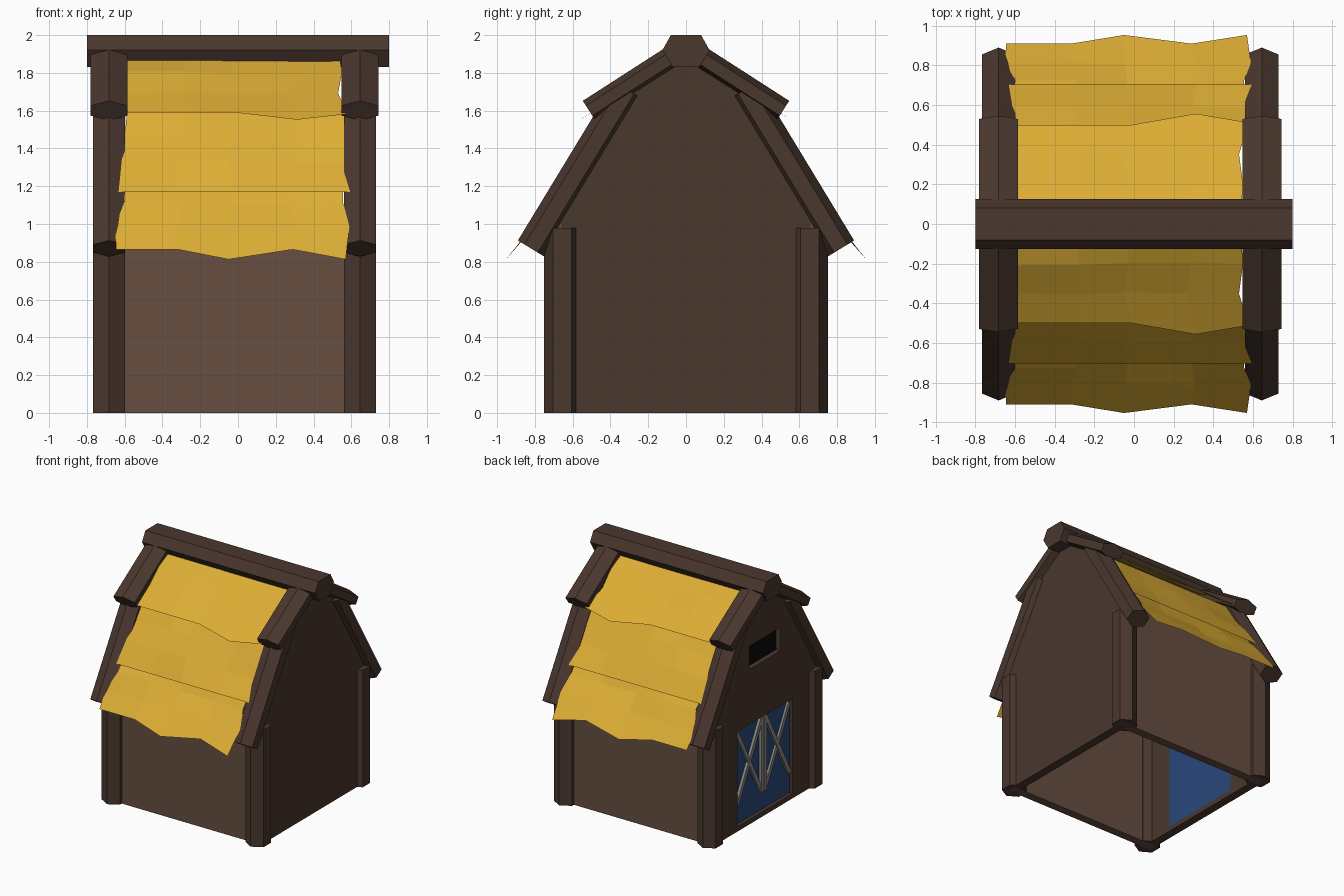
import bpy, random
from mathutils import Vector

if "Cube" in bpy.data.objects:
    bpy.data.objects.remove(bpy.data.objects["Cube"])

random.seed(4)

def mat(name, r, g, b):
    m = bpy.data.materials.new(name)
    m.diffuse_color = (r, g, b, 1)
    m.use_nodes = True
    m.node_tree.nodes["Principled BSDF"].inputs["Base Color"].default_value = m.diffuse_color
    return m

BEAM = mat("dark_timber", 0.068, 0.038, 0.027)
WALL = mat("wall_boards", 0.135, 0.077, 0.052)
STRAW = mat("thatch", 0.72, 0.42, 0.035)
BLUE = mat("door_blue", 0.022, 0.065, 0.2)
GREY = mat("door_trim", 0.27, 0.26, 0.24)
BLACK = mat("opening_black", 0.003, 0.003, 0.003)

def add(name, verts, faces, material):
    me = bpy.data.meshes.new(name)
    me.from_pydata([tuple(v) for v in verts], [], faces)
    me.materials.append(material)
    ob = bpy.data.objects.new(name, me)
    bpy.context.collection.objects.link(ob)
    return ob

def loft(name, a, b, material):
    """Closed solid between two matching rings."""
    n = len(a)
    faces = [tuple(range(n))[::-1], tuple(range(n, 2 * n))]
    faces += [(i, (i + 1) % n, n + (i + 1) % n, n + i) for i in range(n)]
    # keep normals pointing outward whichever way the ring winds
    normal = sum(((a[i] - a[0]).cross(a[i + 1] - a[0]) for i in range(1, n - 1)), Vector())
    if normal.dot(b[0] - a[0]) < 0:
        faces = [f[::-1] for f in faces]
    return add(name, a + b, faces, material)

def prism(name, yz, x0, x1, material):
    return loft(name, [Vector((x0, y, z)) for y, z in yz],
                [Vector((x1, y, z)) for y, z in yz], material)

def box(name, x0, x1, y0, y1, z0, z1, material):
    return prism(name, [(y0, z0), (y1, z0), (y1, z1), (y0, z1)], x0, x1, material)

def hex_beam(name, x, p, q, w, r):
    """Six-sided timber lying in a plane of constant x, ridge edge outward."""
    p, q = Vector((x, *p)), Vector((x, *q))
    n = (q - p).normalized().cross(Vector((1, 0, 0)))
    sec = [(0, r), (w, r / 2), (w, -r / 2), (0, -r), (-w, -r / 2), (-w, r / 2)]
    ring = [Vector((u, 0, 0)) + n * v for u, v in sec]
    return loft(name, [p + k for k in ring], [q + k for k in ring], BEAM)

def strip(name, p, q, width, x0, x1, material):
    p, q = Vector(p), Vector(q)
    n = Vector((q.y - p.y, p.x - q.x)).normalized() * width / 2
    return prism(name, [p + n, q + n, q - n, p - n], x0, x1, material)

# Gable end walls
gable = [(-0.66, 0), (0.66, 0), (0.66, 1.08), (0.30, 1.68), (0, 1.87),
         (-0.30, 1.68), (-0.66, 1.08)]
prism("right_gable_wall", gable, 0.62, 0.69, BEAM)
left = prism("left_gable_wall", gable, -0.73, -0.66, BEAM)

# Door and window openings cut through the left gable
for tag, h, z0, z1 in (("door", 0.365, 0.04, 0.835), ("window", 0.205, 1.295, 1.49)):
    cut = box(tag + "_cutter", -0.8, -0.6, -h, h, z0, z1, BEAM)
    cut.hide_render = True
    mod = left.modifiers.new(tag, 'BOOLEAN')
    mod.operation, mod.object, mod.solver = 'DIFFERENCE', cut, 'EXACT'
    bpy.context.view_layer.objects.active = left
    bpy.ops.object.modifier_apply(modifier=tag)
    bpy.data.objects.remove(cut)

box("window_opening", -0.69, -0.66, -0.205, 0.205, 1.295, 1.49, BLACK)

# Double door with crossed trim on each leaf
for s, tag in ((-1, "front"), (1, "back")):
    box(f"{tag}_door_leaf", -0.70, -0.66, min(0, s * 0.365), max(0, s * 0.365), 0.04, 0.835, BLUE)
    strip(f"{tag}_door_brace_a", (s * 0.03, 0.81), (s * 0.345, 0.22), 0.035, -0.722, -0.70, GREY)
    strip(f"{tag}_door_brace_b", (s * 0.345, 0.81), (s * 0.03, 0.22), 0.035, -0.718, -0.70, GREY)
    strip(f"{tag}_door_stile", (s * 0.02, 0.83), (s * 0.02, 0.2), 0.034, -0.725, -0.70, GREY)

# Thatch tiers: (y, z) profile, left x, right x, ragged lower-edge drop
COLS = [0, 0.27, 0.49, 0.77, 1]
TIERS = [
    ("upper", [(0.06, 1.88), (0.2, 1.80), (0.35, 1.69), (0.5, 1.59)],
     [-0.585, -0.585, -0.60, -0.585], [0.54, 0.55, 0.53, 0.58], [0, 0, 0, 1, 0.2]),
    ("middle", [(0.40, 1.62), (0.5, 1.47), (0.6, 1.33), (0.705, 1.17)],
     [-0.585, -0.60, -0.65, -0.64], [0.56, 0.59, 0.585, 0.60], [0, 0, 0, 0, 0]),
    ("lower", [(0.62, 1.24), (0.715, 1.11), (0.81, 0.985), (0.91, 0.865)],
     [-0.60, -0.60, -0.65, -0.645], [0.56, 0.555, 0.59, 0.57], [0, 0, 1, 0, 1]),
]

def thatch(name, prof, lx, rx, drop, s, seed):
    rnd = random.Random(seed)
    slope = (Vector(prof[3]) - Vector(prof[2])).normalized() * 0.068
    verts = []
    for j, (y, z) in enumerate(prof):
        for i, t in enumerate(COLS):
            bump = rnd.uniform(-0.012, 0.012) if 0 < j < 3 else 0
            d = slope * drop[i] if j == 3 else Vector((0, 0))
            verts.append((lx[j] + t * (rx[j] - lx[j]), s * (y + d.x + bump), z + d.y + bump))
    n = len(COLS)
    faces = [(j * n + i, j * n + i + 1, (j + 1) * n + i + 1, (j + 1) * n + i)
             for j in range(3) for i in range(n - 1)]
    if s < 0:
        faces = [f[::-1] for f in faces]
    add(name, verts, faces, STRAW)

# Front and back halves: wall, thatch, corner posts and rafters
for s, side in ((-1, "front"), (1, "back")):
    box(f"{side}_wall", -0.725, 0.685, min(s * 0.61, s * 0.68), max(s * 0.61, s * 0.68), 0, 1.1, WALL)
    for k, (tier, *spec) in enumerate(TIERS):
        thatch(f"{side}_{tier}_thatch", *spec, s, k)
    for x, end in ((-0.683, "left"), (0.645, "right")):
        hex_beam(f"{side}_{end}_post", x, (s * 0.655, 0), (s * 0.655, 0.98), 0.085, 0.098)
        hex_beam(f"{side}_{end}_lower_rafter", x, (s * 0.82, 0.87), (s * 0.31, 1.71), 0.085, 0.082)
        hex_beam(f"{side}_{end}_upper_rafter", x, (s * 0.513, 1.60), (s * 0.02, 1.917), 0.098, 0.062)

# Ridge beam
prism("ridge_beam", [(-0.08, 2.0), (-0.125, 1.92), (-0.07, 1.83),
                     (0.07, 1.83), (0.125, 1.92), (0.08, 2.0)], -0.8, 0.8, BEAM)
